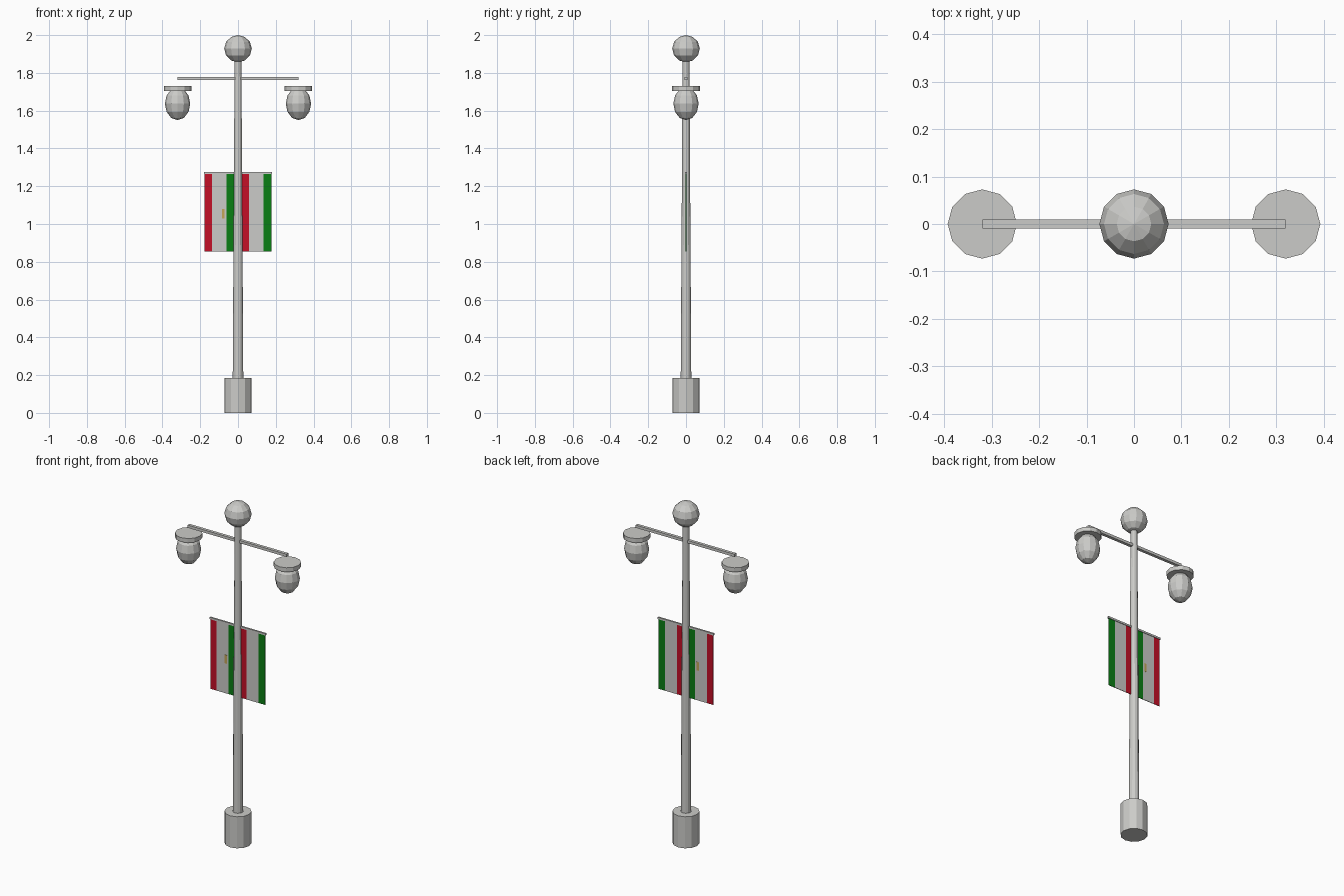
import bpy, bmesh, math
from mathutils import Matrix

if "Cube" in bpy.data.objects:
    bpy.data.objects.remove(bpy.data.objects["Cube"])


def material(name, rgb):
    m = bpy.data.materials.new(name)
    m.diffuse_color = (*rgb, 1)
    m.use_nodes = True
    m.node_tree.nodes["Principled BSDF"].inputs["Base Color"].default_value = m.diffuse_color
    return m


GREY = material("light_grey", (0.6, 0.6, 0.58))
WHITE = material("banner_white", (0.6, 0.6, 0.58))
RED = material("banner_red", (0.55, 0.005, 0.02))
GREEN = material("banner_green", (0.003, 0.21, 0.007))
GOLD = material("emblem_gold", (0.55, 0.38, 0.1))


def finish(name, bm, mats):
    mesh = bpy.data.meshes.new(name)
    bm.to_mesh(mesh)
    bm.free()
    for m in mats:
        mesh.materials.append(m)
    ob = bpy.data.objects.new(name, mesh)
    bpy.context.collection.objects.link(ob)
    return ob


def cone(name, x, z0, z1, r0, r1, sides=12):
    bm = bmesh.new()
    bmesh.ops.create_cone(bm, cap_ends=True, segments=sides, radius1=r0, radius2=r1,
                          depth=z1 - z0, matrix=Matrix.Translation((x, 0, (z0 + z1) / 2)))
    return finish(name, bm, [GREY])


def ball(name, x, z, r, rz):
    bm = bmesh.new()
    bmesh.ops.create_uvsphere(bm, u_segments=12, v_segments=6, radius=1,
                              matrix=Matrix.Translation((x, 0, z)) @ Matrix.Diagonal((r, r, rz, 1)))
    return finish(name, bm, [GREY])


def box(name, center, size, mat):
    bm = bmesh.new()
    bmesh.ops.create_cube(bm, size=1, matrix=Matrix.Translation(center) @ Matrix.Diagonal((*size, 1)))
    return finish(name, bm, [mat])


def banner(name, x0, x1, z0, z1):
    # thin panel cut into three vertical stripes: red, white, green
    w = x1 - x0
    cuts = (x0 + 0.25 * w, x1 - 0.27 * w)
    bm = bmesh.new()
    bmesh.ops.create_cube(bm, size=1, matrix=Matrix.Translation(((x0 + x1) / 2, 0, (z0 + z1) / 2))
                          @ Matrix.Diagonal((w, 0.003, z1 - z0, 1)))
    for cx in cuts:
        bmesh.ops.bisect_plane(bm, geom=bm.verts[:] + bm.edges[:] + bm.faces[:],
                               plane_co=(cx, 0, 0), plane_no=(1, 0, 0))
    for f in bm.faces:
        f.material_index = sum(f.calc_center_median().x > cx for cx in cuts)
    return finish(name, bm, [RED, WHITE, GREEN])


# post
cone("base", 0, 0, 0.185, 0.072, 0.072)
cone("pole", 0, 0.185, 1.87, 0.028, 0.018)
ball("top_globe", 0, 1.928, 0.073, 0.072)

# lamp arm and two hanging lamps
box("lamp_arm", (0, 0, 1.771), (0.64, 0.018, 0.016), GREY)
for side, s in (("left", -1), ("right", 1)):
    cone(side + "_lamp_cap", 0.32 * s, 1.705, 1.73, 0.073, 0.073)
    ball(side + "_lamp_globe", 0.32 * s, 1.637, 0.067, 0.087)

# banners on their rod
box("banner_rod", (0, 0, 1.269), (0.362, 0.01, 0.011), GREY)
banner("left_banner", -0.177, -0.018, 0.855, 1.265)
banner("right_banner", 0.018, 0.177, 0.855, 1.265)
box("left_banner_emblem", (-0.078, 0, 1.055), (0.014, 0.005, 0.05), GOLD)
